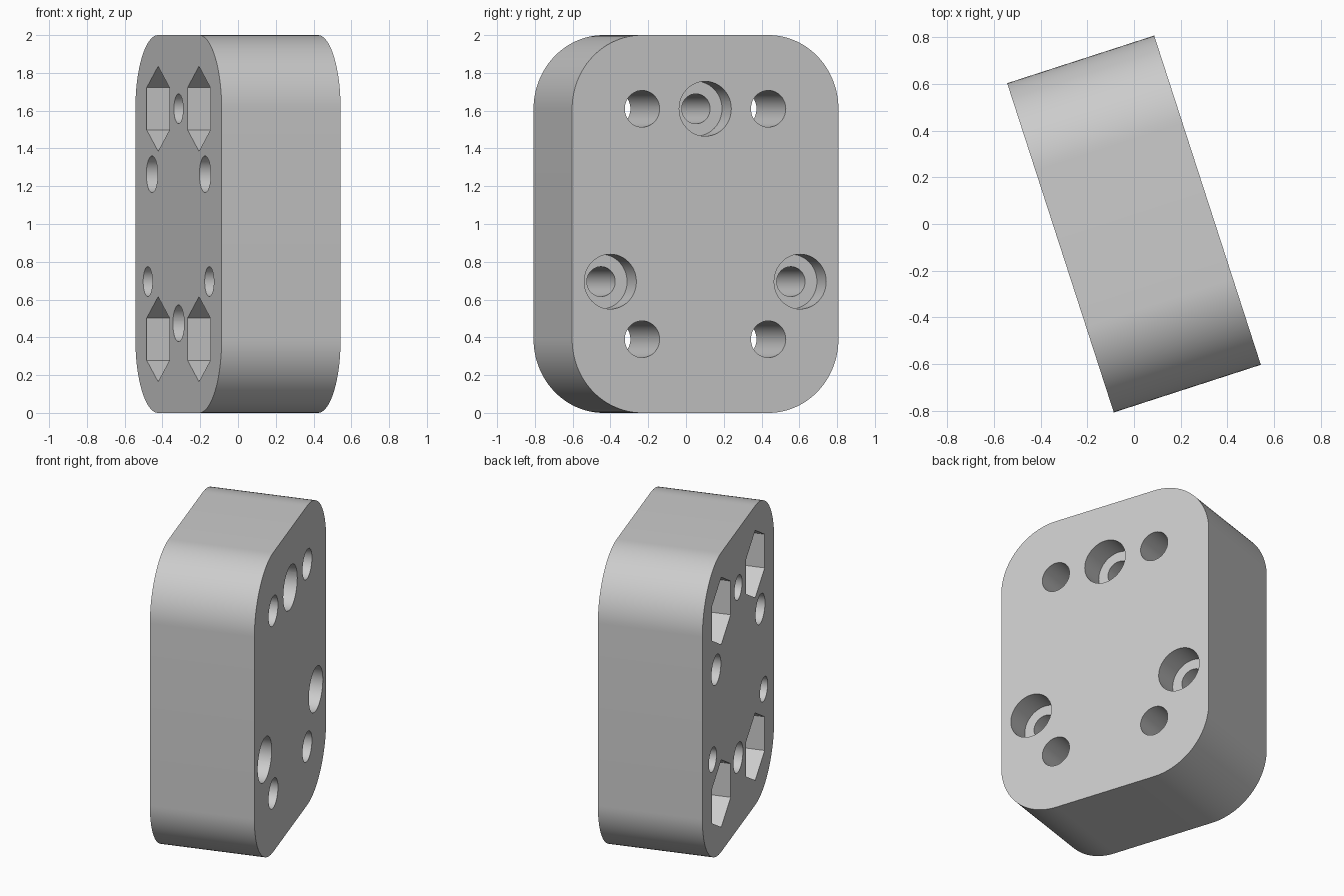
import bpy, bmesh, math
from mathutils import Matrix

if "Cube" in bpy.data.objects:
    bpy.data.objects.remove(bpy.data.objects["Cube"], do_unlink=True)

HALF_T, HALF_W, HALF_H, CORNER = 0.331, 0.741, 1.0, 0.39
TURN = math.radians(17.95)

grey = bpy.data.materials.new("light grey")
grey.diffuse_color = (0.6, 0.6, 0.6, 1)
grey.use_nodes = True
grey.node_tree.nodes["Principled BSDF"].inputs["Base Color"].default_value = (0.6, 0.6, 0.6, 1)


def prism(name, points, x0, x1):
    """Extrude a (y, z) outline along x."""
    bm = bmesh.new()
    face = bm.faces.new([bm.verts.new((x0, y, z)) for y, z in points])
    out = bmesh.ops.extrude_face_region(bm, geom=[face])
    verts = [g for g in out["geom"] if isinstance(g, bmesh.types.BMVert)]
    bmesh.ops.translate(bm, verts=verts, vec=(x1 - x0, 0, 0))
    bmesh.ops.recalc_face_normals(bm, faces=bm.faces)
    mesh = bpy.data.meshes.new(name)
    bm.to_mesh(mesh)
    bm.free()
    mesh.materials.append(grey)
    obj = bpy.data.objects.new(name, mesh)
    bpy.context.collection.objects.link(obj)
    return obj


def arc(y, z, r, start, sweep, n):
    return [(y + r * math.cos(start + sweep * i / n),
             z + r * math.sin(start + sweep * i / n)) for i in range(n + 1)]


def polygon(y, z, r, n):
    return arc(y, z, r, math.pi / 2, math.tau, n)[:-1]


# Rounded block
outline = []
for k, (sy, sz) in enumerate([(1, 1), (-1, 1), (-1, -1), (1, -1)]):
    outline += arc(sy * (HALF_W - CORNER), HALF_H + sz * (HALF_H - CORNER),
                   CORNER, k * math.pi / 2, math.pi / 2, 24)
block = prism("mounting_block", outline, -HALF_T, HALF_T)

cutters = []


def cut(y, z, r, x0, x1, sides=48):
    cutters.append(prism("hole_cutter", polygon(y, z, r, sides), x0, x1))


OUT = HALF_T + 0.1
# Corner bolt holes with hexagonal nut pockets
for sy in (-1, 1):
    for sz in (-1, 1):
        y, z = sy * (HALF_W - CORNER), HALF_H + sz * (HALF_H - CORNER)
        cut(y, z, 0.097, -OUT, OUT)
        cut(y, z, 0.225, -OUT, -HALF_T + 0.16, 6)

# Three counterbored holes, and three blind holes between them
for k in range(3):
    a = math.pi / 2 + k * math.tau / 3
    y, z = 0.61 * math.cos(a), HALF_H + 0.61 * math.sin(a)
    cut(y, z, 0.079, -OUT, OUT)
    cut(y, z, 0.145, HALF_T - 0.16, OUT)
    y, z = -0.526 * math.cos(a), HALF_H - 0.526 * math.sin(a)
    cut(y, z, 0.097, -OUT, -HALF_T + 0.5)

for c in cutters:
    c.hide_render = True
    mod = block.modifiers.new("cut", 'BOOLEAN')
    mod.operation, mod.solver, mod.object = 'DIFFERENCE', 'EXACT', c

# Bake the cuts, then turn the block about the vertical axis
deps = bpy.context.evaluated_depsgraph_get()
mesh = bpy.data.meshes.new_from_object(block.evaluated_get(deps))
block.modifiers.clear()
block.data = mesh
for c in cutters:
    bpy.data.objects.remove(c, do_unlink=True)
mesh.transform(Matrix.Rotation(TURN, 4, 'Z'))

bpy.ops.object.select_all(action='DESELECT')
block.select_set(True)
bpy.context.view_layer.objects.active = block
bpy.ops.object.shade_smooth_by_angle(angle=math.radians(30))
